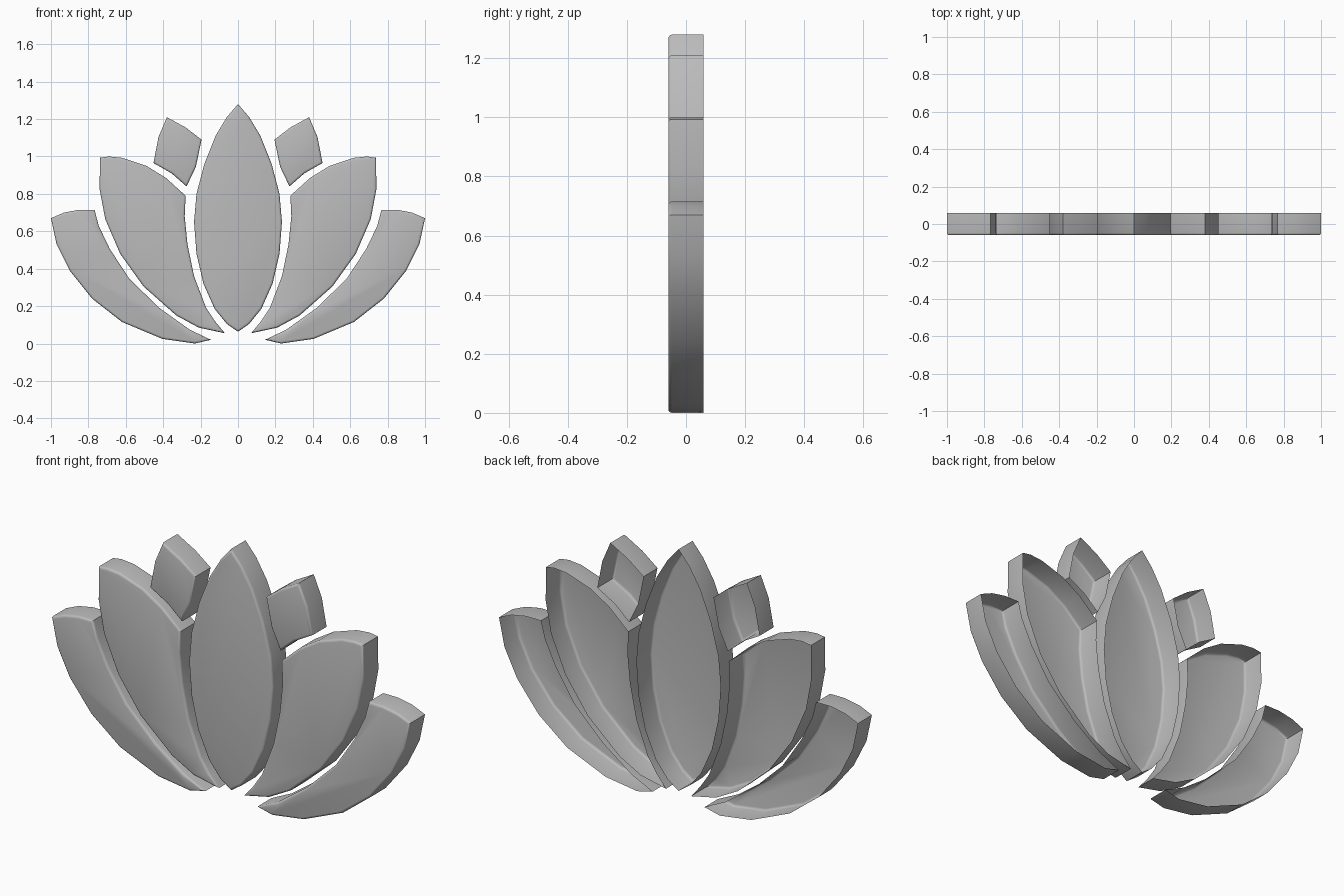
import bpy, bmesh, math

cube = bpy.data.objects.get("Cube")
if cube:
    bpy.data.objects.remove(cube, do_unlink=True)

FRONT, BACK, ROUND = -0.06, 0.06, 0.012

grey = bpy.data.materials.new("plain grey")
grey.use_nodes = True
grey.diffuse_color = (0.5, 0.5, 0.5, 1)
grey.node_tree.nodes["Principled BSDF"].inputs["Base Color"].default_value = (0.5, 0.5, 0.5, 1)


def petal(name, outline, side=1):
    """Open-backed petal: front face, rounded rim, side walls."""
    bm = bmesh.new()
    front = [bm.verts.new((side * x, FRONT, z)) for x, z in outline]
    back = [bm.verts.new((side * x, BACK, z)) for x, z in outline]
    face = bm.faces.new(front)
    for i in range(len(front)):
        j = (i + 1) % len(front)
        bm.faces.new((front[i], front[j], back[j], back[i]))
    bmesh.ops.recalc_face_normals(bm, faces=bm.faces)
    face.normal_update()
    if face.normal.y > 0:
        bmesh.ops.reverse_faces(bm, faces=bm.faces)
    bmesh.ops.bevel(bm, geom=list(face.edges), offset=ROUND, segments=3,
                    profile=0.5, affect='EDGES', clamp_overlap=True)
    mesh = bpy.data.meshes.new(name)
    bm.to_mesh(mesh)
    bm.free()
    mesh.materials.append(grey)
    obj = bpy.data.objects.new(name, mesh)
    bpy.context.collection.objects.link(obj)
    bpy.ops.object.select_all(action='DESELECT')
    obj.select_set(True)
    bpy.context.view_layer.objects.active = obj
    bpy.ops.object.shade_smooth_by_angle(angle=math.radians(35))


# Centre petal: half outline, mirrored
half = [(0.06, 1.21), (0.12, 1.11), (0.18, 0.96), (0.222, 0.80), (0.235, 0.65),
        (0.222, 0.48), (0.185, 0.32), (0.125, 0.185), (0.06, 0.105)]
petal("centre_petal", [(0, 1.28)] + half + [(0, 0.063)]
      + [(-x, z) for x, z in reversed(half)])

# Paired petals, outlines for the +x side
pairs = {
    "middle_petal": [
        (0.07, 0.055), (0.12, 0.115), (0.17, 0.19), (0.235, 0.36), (0.27, 0.53),
        (0.285, 0.68), (0.28, 0.79), (0.385, 0.885), (0.49, 0.95), (0.62, 0.993),
        (0.69, 1.0), (0.738, 0.993), (0.74, 0.825), (0.71, 0.665), (0.63, 0.48),
        (0.505, 0.305), (0.33, 0.15), (0.21, 0.085)],
    "outer_petal": [
        (0.145, 0.02), (0.26, 0.075), (0.42, 0.19), (0.58, 0.345), (0.685, 0.505),
        (0.745, 0.63), (0.767, 0.715), (0.85, 0.715), (0.93, 0.70), (1.0, 0.67),
        (0.97, 0.53), (0.90, 0.39), (0.78, 0.24), (0.62, 0.115), (0.405, 0.025),
        (0.23, 0.0)],
    "small_petal": [
        (0.275, 0.84), (0.225, 0.945), (0.195, 1.09), (0.28, 1.155), (0.38, 1.21),
        (0.425, 1.105), (0.452, 0.965), (0.355, 0.91)],
}
for name, outline in pairs.items():
    petal("left_" + name, outline, 1)
    petal("right_" + name, outline, -1)
